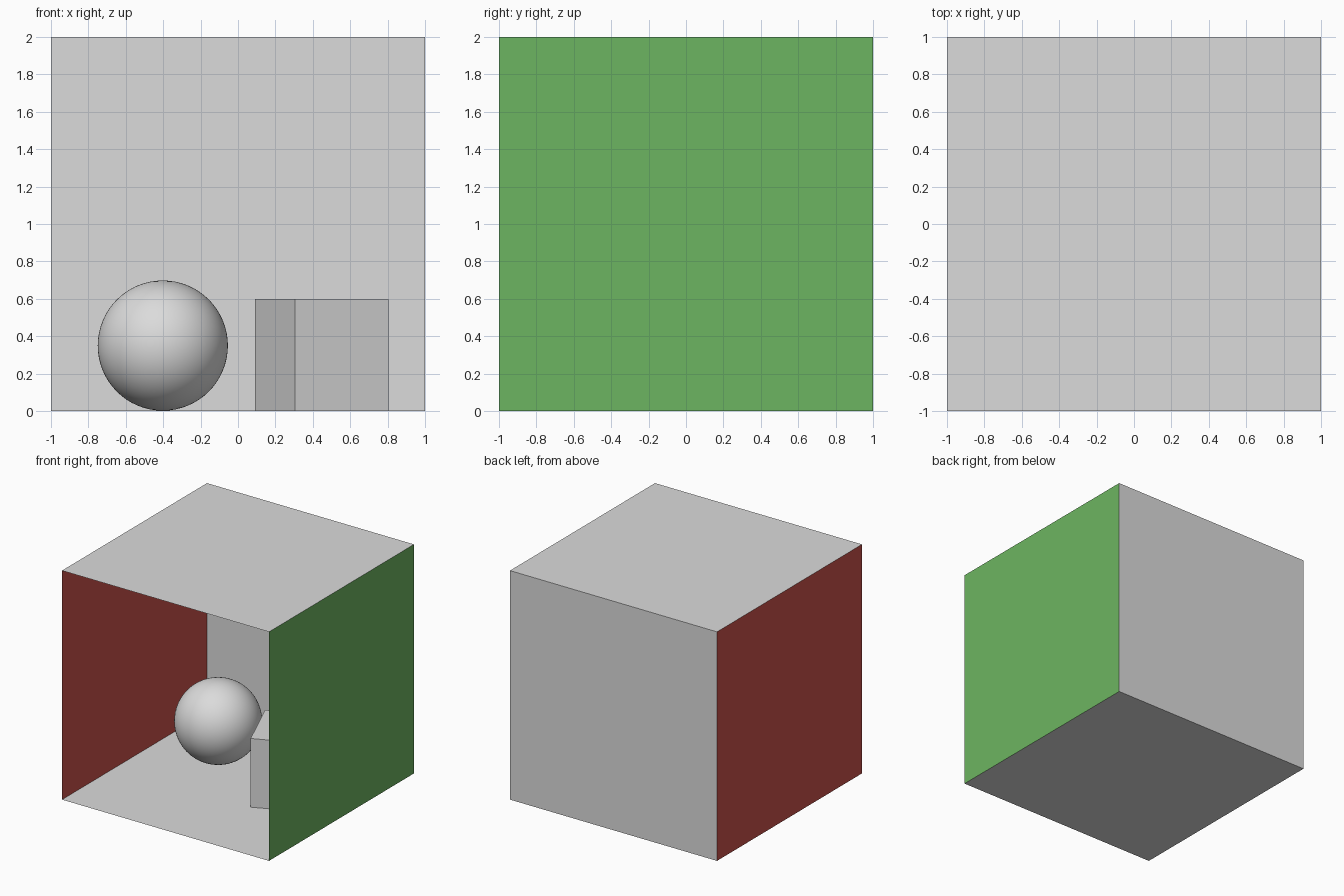
import bpy
import math

if "Cube" in bpy.data.objects:
    bpy.data.objects.remove(bpy.data.objects["Cube"])


def material(name, rgb):
    m = bpy.data.materials.new(name)
    m.diffuse_color = (*rgb, 1)
    m.use_nodes = True
    m.node_tree.nodes["Principled BSDF"].inputs["Base Color"].default_value = m.diffuse_color
    return m


white = material("matte_white", (0.71, 0.71, 0.71))
red = material("matte_red", (0.60, 0.085, 0.07))
green = material("matte_green", (0.152, 0.46, 0.12))


def finish(name, mat):
    ob = bpy.context.object
    ob.name = name
    ob.data.materials.append(mat)
    return ob


# Room: five single-sided panels, open at the front
half_turn = math.pi / 2
panels = [
    ("floor", (0, 0, 0), (0, 0, 0), white),
    ("ceiling", (0, 0, 2), (math.pi, 0, 0), white),
    ("back_wall", (0, 1, 1), (half_turn, 0, 0), white),
    ("left_wall", (-1, 0, 1), (0, half_turn, 0), red),
    ("right_wall", (1, 0, 1), (0, -half_turn, 0), green),
]
for name, loc, rot, mat in panels:
    bpy.ops.mesh.primitive_plane_add(size=2, location=loc, rotation=rot)
    finish(name, mat)

# Ball resting on the floor
bpy.ops.mesh.primitive_uv_sphere_add(
    segments=64, ring_count=32, radius=0.348, location=(-0.402, 0.3, 0.35))
finish("ball", white)
bpy.ops.object.shade_smooth()

# Turned block beside the ball
bpy.ops.mesh.primitive_cube_add(
    size=1, location=(0.448, 0.098, 0.3), rotation=(0, 0, math.radians(23)))
block = finish("block", white)
block.scale = (0.545, 0.545, 0.6)
